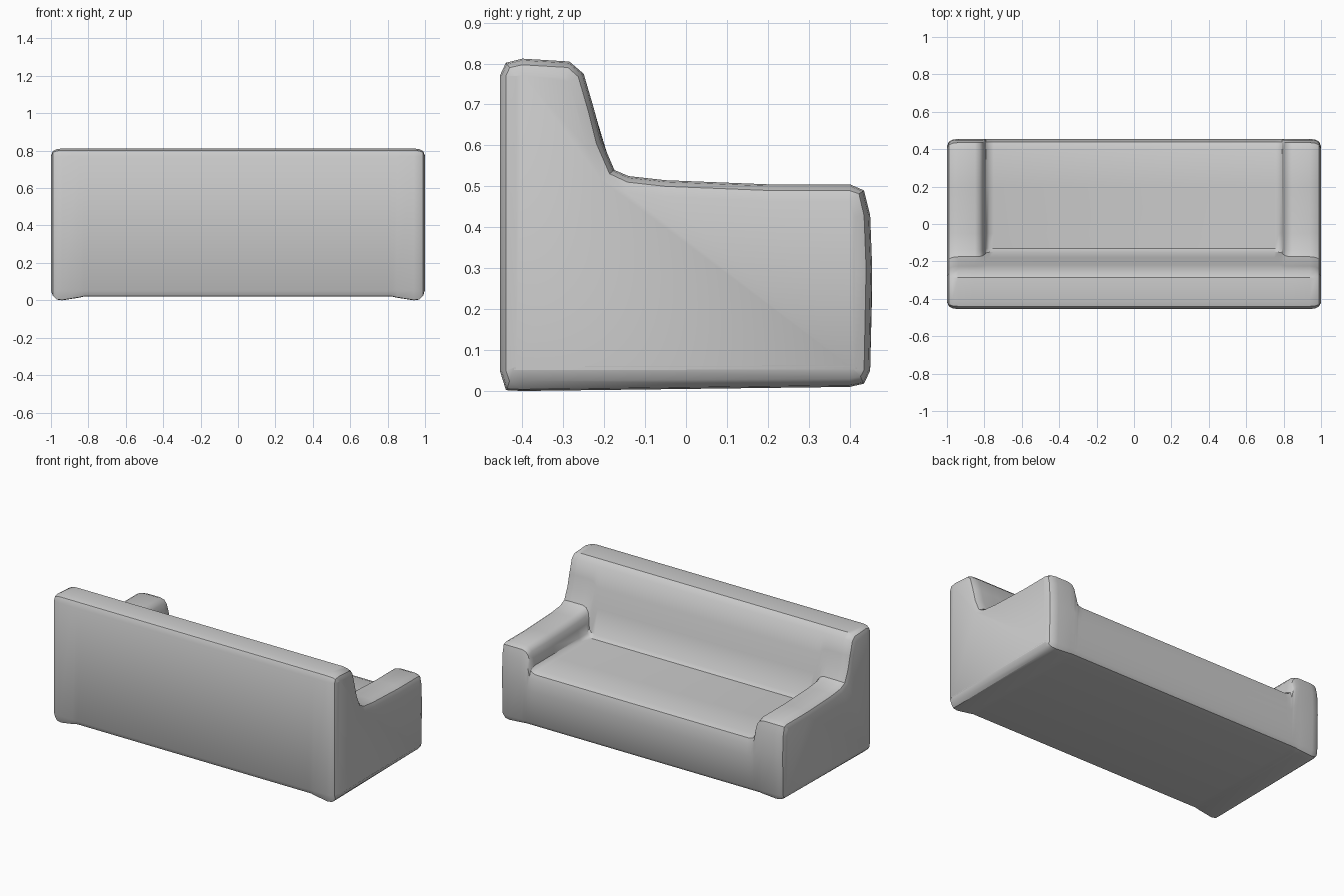
import bpy, bmesh
from mathutils import Vector

cube = bpy.data.objects.get("Cube")
if cube:
    bpy.data.objects.remove(cube, do_unlink=True)

fabric = bpy.data.materials.new("grey_fabric")
fabric.use_nodes = True
color = (0.6, 0.6, 0.6, 1)
fabric.diffuse_color = color
fabric.node_tree.nodes["Principled BSDF"].inputs["Base Color"].default_value = color

# Side outlines (y, z): shared base and backrest, with arm or seat in between
base = [(-.40, .02), (.40, .02), (.435, .028), (.45, .05)]
arm_top = [(.455, .3), (.45, .43), (.435, .49), (.40, .505), (.2, .505), (-.05, .515),
           (-.14, .525), (-.175, .54), (-.205, .61), (-.225, .69)]
seat_top = [(.455, .25), (.45, .32), (.438, .355), (.40, .37), (.2, .37), (-.05, .37),
            (-.13, .37), (-.15, .39), (-.18, .54), (-.218, .66)]
backrest = [(-.25, .775), (-.285, .805), (-.40, .812), (-.44, .802), (-.455, .77),
            (-.455, .05), (-.44, .022)]


def outline(inset, blend, dip):
    """Outline shrunk by inset, blended from arm to seat, with lowered base corners."""
    middle = [Vector(a).lerp(Vector(s), blend) for a, s in zip(arm_top, seat_top)]
    points = [Vector(p) for p in base] + middle + [Vector(p) for p in backrest]
    for i, drop in ((0, dip), (1, dip / 2), (2, dip / 2), (-1, dip)):
        points[i].y -= drop
    result = []
    for i, p in enumerate(points):
        along = (points[(i + 1) % len(points)] - points[i - 1]).normalized()
        result.append(p + Vector((-along.y, along.x)) * inset)
    return result


# Stations from the outer side of an arm to the seat: x, inset, blend, dip
half = [(1, .04, 0, 0), (.99, .015, 0, .01), (.97, .004, 0, .02), (.94, 0, 0, .02),
        (.85, 0, 0, .006), (.825, 0, .06, 0), (.808, 0, .22, 0), (.798, 0, .5, 0),
        (.79, 0, .85, 0), (.775, 0, .96, 0), (.75, 0, 1, 0)]
stations = half + [(-x, *rest) for x, *rest in reversed(half)]

# Loft the sofa body across its width
bm = bmesh.new()
rings = [[bm.verts.new((x, p.x, p.y)) for p in outline(*rest)] for x, *rest in stations]
for a, b in zip(rings, rings[1:]):
    for i in range(len(a)):
        j = (i + 1) % len(a)
        bm.faces.new((a[i], a[j], b[j], b[i]))
bm.faces.new(rings[0])
bm.faces.new(rings[-1])
bmesh.ops.recalc_face_normals(bm, faces=bm.faces)

mesh = bpy.data.meshes.new("sofa_body")
bm.to_mesh(mesh)
bm.free()
mesh.materials.append(fabric)
sofa = bpy.data.objects.new("sofa_body", mesh)
bpy.context.collection.objects.link(sofa)

# Soft upholstered shading
bpy.context.view_layer.objects.active = sofa
sofa.select_set(True)
bpy.ops.object.shade_smooth_by_angle(angle=0.6)
